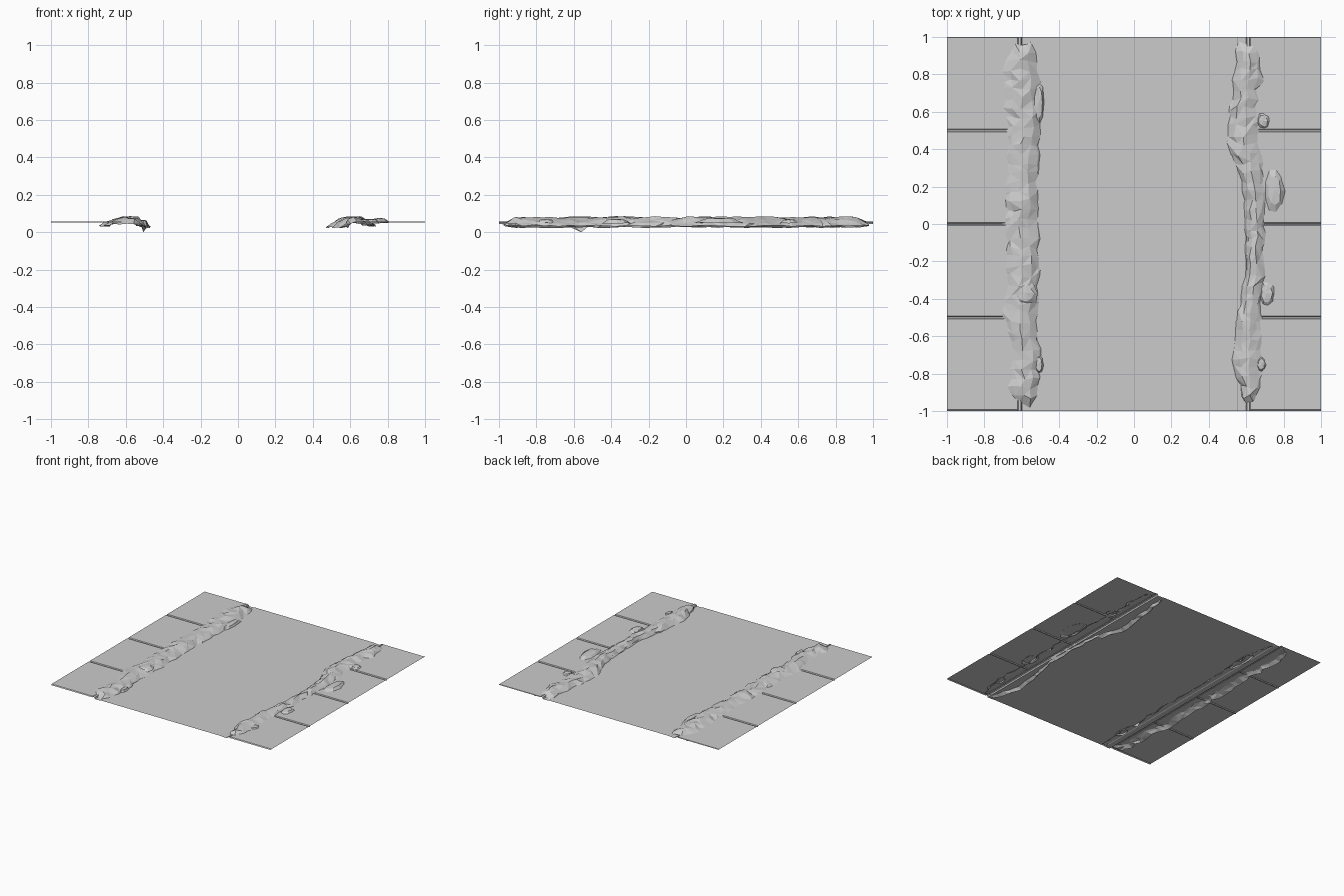
import bpy, math, random

if "Cube" in bpy.data.objects:
    bpy.data.objects.remove(bpy.data.objects["Cube"])

random.seed(7)
WALK, ROAD, GUTTER = 0.057, 0.046, 0.043


def make(name, verts, faces):
    me = bpy.data.meshes.new(name)
    me.from_pydata(verts, [], faces)
    me.update()
    ob = bpy.data.objects.new(name, me)
    bpy.context.collection.objects.link(ob)
    return ob


def extrude_x(name, prof, x0, x1):
    # sweep a (y, z) profile along x
    n = len(prof)
    v = [(x, y, z) for x in (x0, x1) for y, z in prof]
    make(name, v, [(i, n + i, n + i + 1, i + 1) for i in range(n - 1)])


def extrude_y(name, prof):
    # sweep an (x, z) profile along the street
    n = len(prof)
    v = [(x, y, z) for y in (-1, 1) for x, z in prof]
    make(name, v, [(i, i + 1, n + i + 1, n + i) for i in range(n - 1)])


# road and gutters
extrude_y("road", [(-0.55, ROAD), (0.55, ROAD)])
for s, side in ((-1, "left"), (1, "right")):
    prof = [(0.55, ROAD), (0.555, GUTTER), (0.6, GUTTER), (0.604, 0.054),
            (0.61, WALK), (0.618, WALK), (0.62, 0.053), (0.624, WALK)]
    prof = [(s * x, z) for x, z in prof]
    extrude_y("curb_" + side, prof if s > 0 else prof[::-1])
    # pavement slabs with shallow joints
    slab = [(-1, 0.051), (-0.992, WALK)]
    for y in (-0.5, 0, 0.5):
        slab += [(y - 0.009, WALK), (y - 0.004, 0.051),
                 (y + 0.004, 0.051), (y + 0.009, WALK)]
    slab += [(0.996, WALK), (1, 0.053)]
    a, b = sorted((s * 0.624, s))
    extrude_x("pavement_" + side, slab, a, b)


def lerp_table(t, y, k):
    for p, q in zip(t, t[1:]):
        if y <= q[0]:
            f = (y - p[0]) / (q[0] - p[0])
            return p[k] + (q[k] - p[k]) * max(0, f)
    return t[-1][k]


# drifts heaped over the curbs: lumpy open strips (y, inner x, outer x)
def drift(name, s, table, dip=None):
    shape = [(0.0, 0.028), (0.13, 0.05), (0.33, 0.073), (0.56, 0.08),
             (0.8, 0.066), (1.0, 0.05), (1.12, 0.036)]
    rows, v, f = 40, [], []
    m = len(shape)
    for i in range(rows):
        y = -0.97 + 1.94 * i / (rows - 1)
        xin = lerp_table(table, y, 1) + random.uniform(-0.01, 0.01)
        xout = lerp_table(table, y, 2) + random.uniform(-0.012, 0.012)
        end = 0.35 if i in (0, rows - 1) else 1
        for j, (u, z) in enumerate(shape):
            edge = j in (0, m - 1)
            zz = 0.035 + (z - 0.035) * end
            zz += random.uniform(-0.006, 0.006 if not edge else 0.002)
            x = xin + (xout - xin) * u + random.uniform(-0.008, 0.008)
            v.append((s * x, y + random.uniform(-0.014, 0.014), zz))
    if dip is not None:
        r = round((dip + 0.97) / 1.94 * (rows - 1))
        v[r * m] = (v[r * m][0], dip, 0.0)
    for i in range(rows - 1):
        for j in range(m - 1):
            a, b, c, d = i*m + j, i*m + j + 1, (i+1)*m + j + 1, (i+1)*m + j
            if random.random() < 0.5:
                tris = [(a, b, c), (a, c, d)]
            else:
                tris = [(a, b, d), (b, c, d)]
            f += tris if s > 0 else [t[::-1] for t in tris]
    # order faces so normals point up
    f = [t[::-1] if s * s < 0 else t for t in f]
    make(name, v, f)


drift("drift_left", -1, [
    (-1, 0.51, 0.68), (-0.8, 0.48, 0.68), (-0.6, 0.49, 0.68),
    (-0.45, 0.49, 0.71), (-0.2, 0.49, 0.70), (0.1, 0.49, 0.70),
    (0.4, 0.49, 0.70), (0.55, 0.475, 0.69), (0.8, 0.48, 0.70),
    (0.9, 0.51, 0.70), (1, 0.54, 0.67)], dip=-0.56)
drift("drift_right", 1, [
    (-1, 0.58, 0.66), (-0.8, 0.52, 0.69), (-0.65, 0.51, 0.69),
    (-0.5, 0.54, 0.68), (-0.3, 0.585, 0.70), (0, 0.585, 0.71),
    (0.2, 0.57, 0.71), (0.3, 0.52, 0.70), (0.45, 0.475, 0.69),
    (0.62, 0.49, 0.68), (0.8, 0.52, 0.69), (1, 0.55, 0.68)])


# loose clumps beside the drifts: low faceted caps
def clump(name, x, y, rx, ry, top, base):
    n = 9
    v = [(x, y, top)]
    for r, z in ((0.6, top - 0.004), (1.0, base)):
        for k in range(n):
            a = 2 * math.pi * k / n
            q = r * random.uniform(0.88, 1.1)
            v.append((x + rx*q*math.cos(a), y + ry*q*math.sin(a),
                      z + random.uniform(-0.003, 0.003)))
    f = []
    for k in range(n):
        l = (k + 1) % n
        f += [(0, 1 + k, 1 + l), (1 + k, 1 + n + k, 1 + n + l, 1 + l)]
    make(name, v, f)


for i, c in enumerate([
        (0.75, 0.18, 0.06, 0.14, 0.076, 0.05), (0.71, -0.37, 0.05, 0.08, 0.072, 0.048),
        (0.69, 0.55, 0.04, 0.05, 0.07, 0.05), (0.68, -0.75, 0.03, 0.05, 0.07, 0.05),
        (-0.58, -0.37, 0.07, 0.07, 0.086, 0.066), (-0.51, 0.65, 0.035, 0.15, 0.066, 0.035),
        (-0.51, -0.75, 0.03, 0.06, 0.064, 0.035)]):
    clump("clump_%d" % (i + 1), *c)
